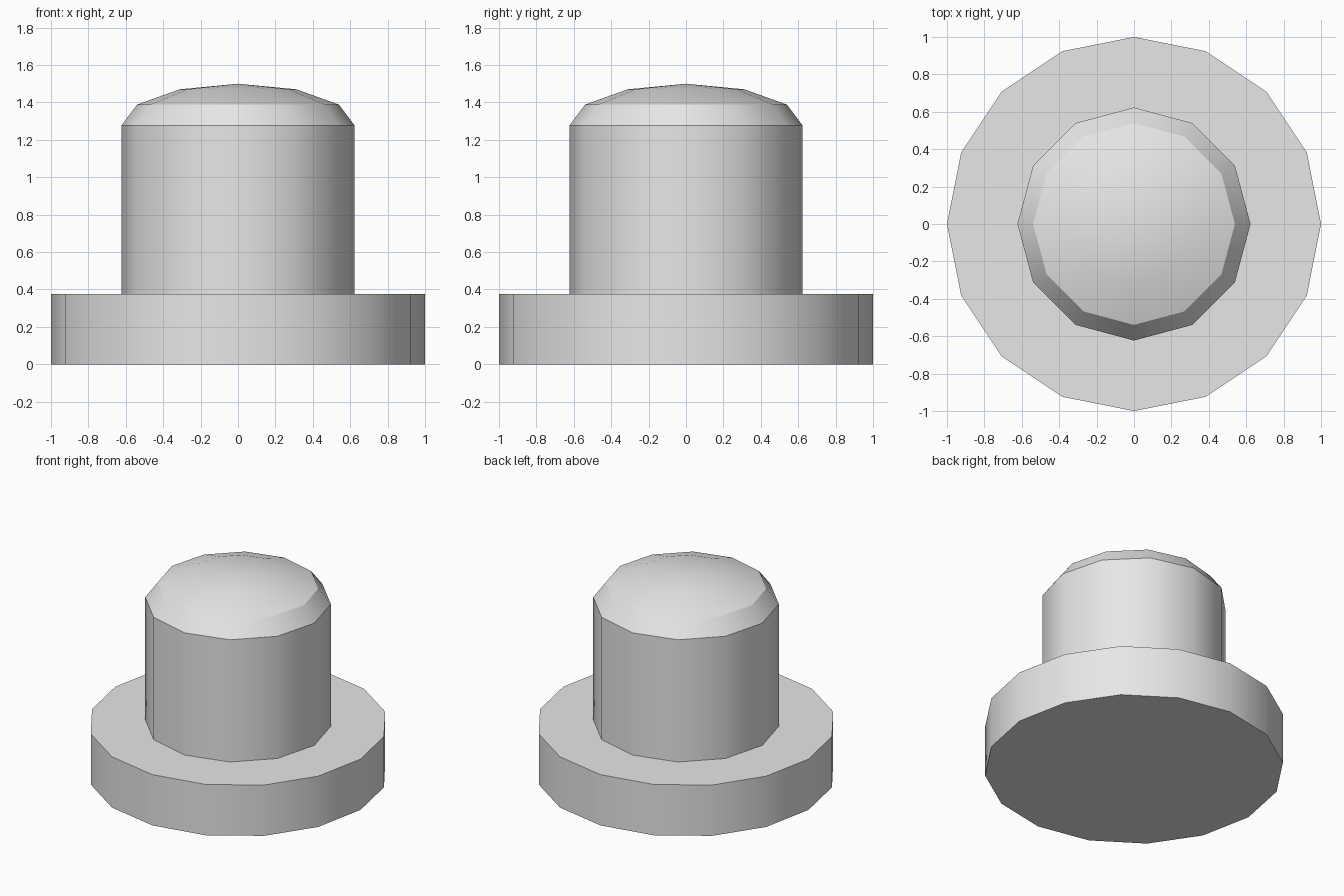
import bpy, bmesh
from math import radians, sin, cos, pi

cube = bpy.data.objects.get("Cube")
if cube:
    bpy.data.objects.remove(cube, do_unlink=True)

grey = bpy.data.materials.new("light_grey")
grey.use_nodes = True
grey.diffuse_color = (0.8, 0.8, 0.8, 1)
grey.node_tree.nodes["Principled BSDF"].inputs["Base Color"].default_value = (0.8, 0.8, 0.8, 1)


def lathe(name, profile, sides):
    """Closed solid turned about z from (radius, height) rings; radius 0 makes a tip."""
    bm = bmesh.new()
    rings = []
    for r, z in profile:
        count = sides if r > 0 else 1
        rings.append([bm.verts.new((r * cos(2 * pi * i / sides),
                                    r * sin(2 * pi * i / sides), z)) for i in range(count)])
    for low, high in zip(rings, rings[1:]):
        for i in range(sides):
            j = (i + 1) % sides
            if len(high) == 1:
                bm.faces.new((low[i], low[j], high[0]))
            else:
                bm.faces.new((low[i], low[j], high[j], high[i]))
    bm.faces.new(rings[0][::-1])
    if len(rings[-1]) > 1:
        bm.faces.new(rings[-1])
    mesh = bpy.data.meshes.new(name)
    bm.to_mesh(mesh)
    bm.free()
    mesh.materials.append(grey)
    obj = bpy.data.objects.new(name, mesh)
    bpy.context.collection.objects.link(obj)
    bpy.ops.object.select_all(action='DESELECT')
    obj.select_set(True)
    bpy.context.view_layer.objects.active = obj
    bpy.ops.object.shade_smooth_by_angle(angle=radians(31))
    return obj


# Wide flat flange
base_top = 0.375
lathe("base_flange", [(1, 0), (1, base_top)], 16)

# Stem with a flattened dome on top
radius, shoulder, dome = 0.623, 1.277, 0.223
dome_rings = [(radius * cos(radians(a)), shoulder + dome * sin(radians(a))) for a in (0, 30, 60)]
lathe("domed_stem", [(radius, base_top)] + dome_rings + [(0, shoulder + dome)], 12)
